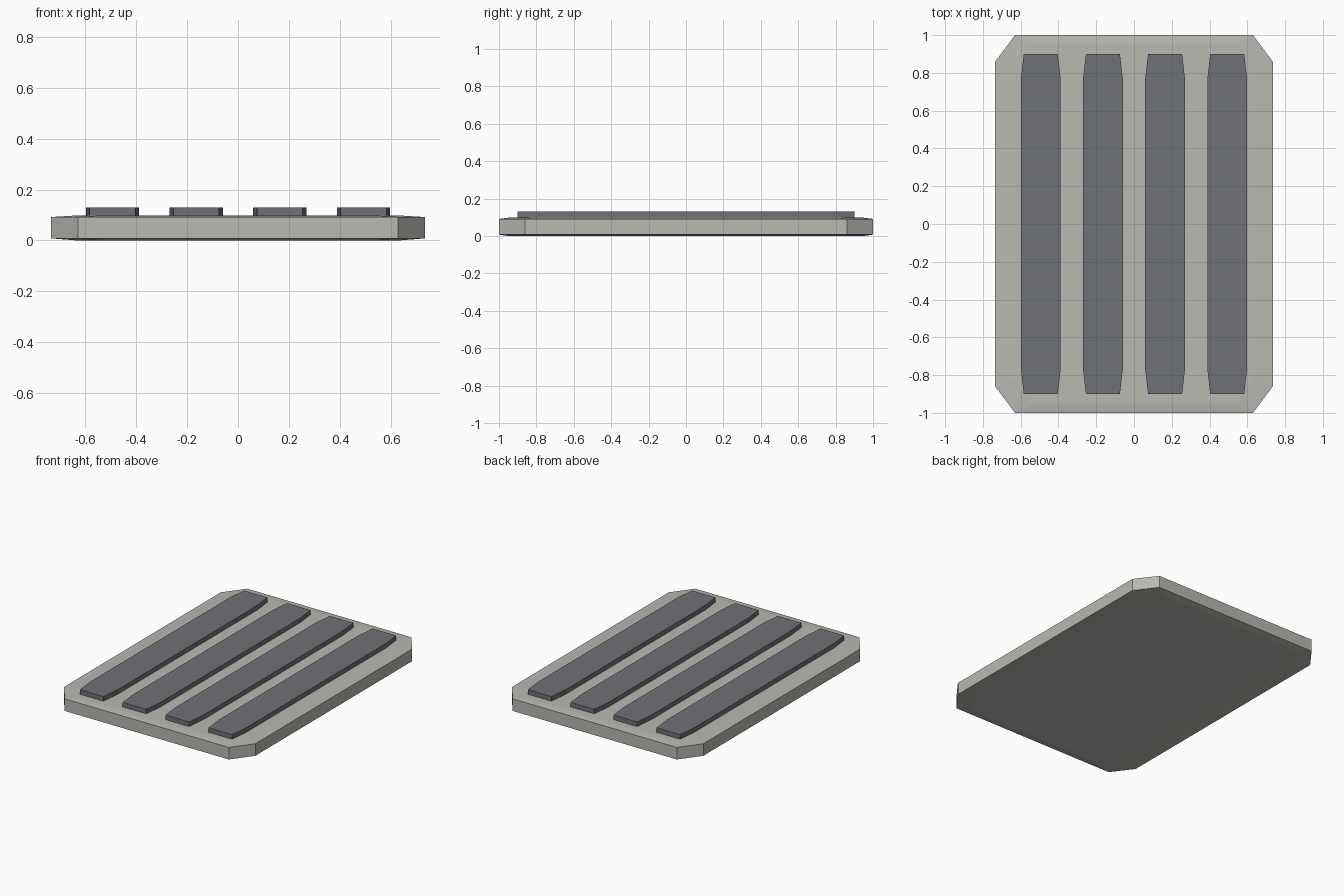
import bpy
import bmesh

cube = bpy.data.objects.get("Cube")
if cube:
    bpy.data.objects.remove(cube, do_unlink=True)


def make_material(name, color):
    mat = bpy.data.materials.new(name)
    mat.use_nodes = True
    mat.diffuse_color = color
    mat.node_tree.nodes["Principled BSDF"].inputs["Base Color"].default_value = color
    return mat


def octagon(half_x, half_y, cut_x, cut_y):
    """Rectangle outline with its four corners cut, counter-clockwise."""
    ax, ay = half_x - cut_x, half_y - cut_y
    return [(half_x, -ay), (half_x, ay), (ax, half_y), (-ax, half_y),
            (-half_x, ay), (-half_x, -ay), (-ax, -half_y), (ax, -half_y)]


def loft(name, rings, mat, x=0):
    """Stack (outline, height) rings into a closed solid."""
    bm = bmesh.new()
    loops = [[bm.verts.new((px, py, z)) for px, py in outline] for outline, z in rings]
    bm.faces.new(reversed(loops[0]))
    bm.faces.new(loops[-1])
    for low, high in zip(loops, loops[1:]):
        for i in range(len(low)):
            j = (i + 1) % len(low)
            bm.faces.new((low[i], low[j], high[j], high[i]))
    mesh = bpy.data.meshes.new(name)
    bm.to_mesh(mesh)
    bm.free()
    mesh.materials.append(mat)
    obj = bpy.data.objects.new(name, mesh)
    obj.location.x = x
    bpy.context.collection.objects.link(obj)


stone = make_material("warm light grey", (0.49, 0.479, 0.445, 1))
slate = make_material("slate grey", (0.156, 0.166, 0.184, 1))

# Base plate with very slightly raised middle on both faces
rim = octagon(0.735, 1.0, 0.105, 0.14)
middle = octagon(0.635, 0.95, 0.09, 0.13)
loft("base_plate", [(middle, 0.0), (rim, 0.008), (rim, 0.092), (middle, 0.098)], stone)

# Four raised slats with tapered ends
slat = octagon(0.105, 0.9, 0.015, 0.13)
for i in range(4):
    loft(f"slat_{i + 1}", [(slat, 0.08), (slat, 0.13)], slate, x=(i - 1.5) * 0.329)
